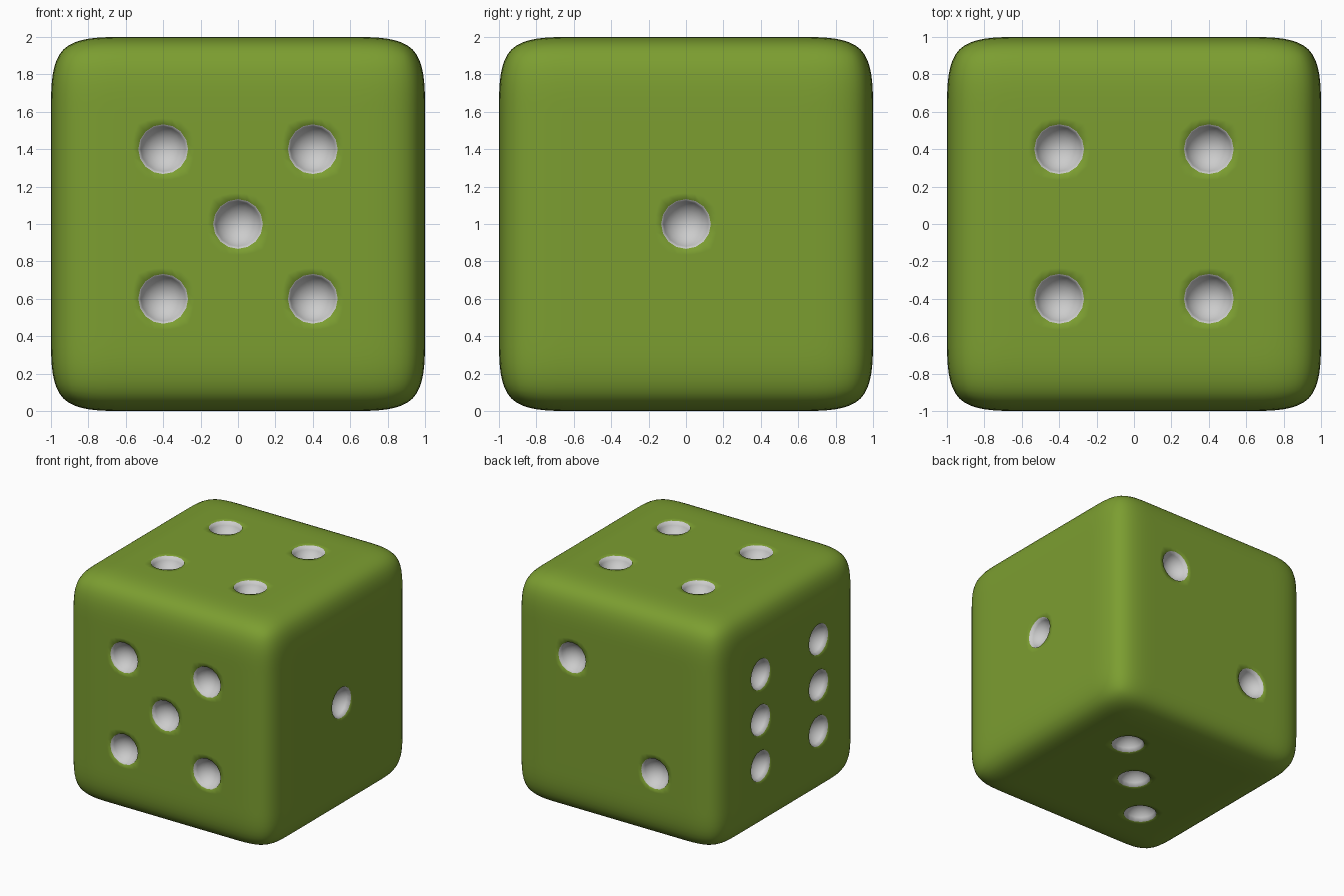
import bpy, bmesh
from math import pi, sin, cos, copysign, acos
from mathutils import Vector

if "Cube" in bpy.data.objects:
    bpy.data.objects.remove(bpy.data.objects["Cube"])

PIP_R, PIP_D = 0.133, 0.105      # pip radius and depth
P = 0.4                          # pip spacing

# Rounded cube: 5x5 cage per side, smoothed by subdivision
mesh = bpy.data.meshes.new("die")
bm = bmesh.new()
bmesh.ops.create_cube(bm, size=2)
bmesh.ops.subdivide_edges(bm, edges=bm.edges[:], cuts=4, use_grid_fill=True)
bm.to_mesh(mesh)
bm.free()
die = bpy.data.objects.new("die", mesh)
bpy.context.collection.objects.link(die)
bpy.context.view_layer.objects.active = die
die.select_set(True)
sub = die.modifiers.new("round", 'SUBSURF')
sub.levels = sub.render_levels = 3
bpy.ops.object.modifier_apply(modifier=sub.name)

# Materials: green body, light grey pips
for name, col in (("green", (0.2, 0.34, 0.03, 1)), ("pip_grey", (0.8, 0.8, 0.8, 1))):
    m = bpy.data.materials.new(name)
    m.diffuse_color = col
    m.use_nodes = True
    m.node_tree.nodes["Principled BSDF"].inputs["Base Color"].default_value = m.diffuse_color
    mesh.materials.append(m)

bm = bmesh.new()
bm.from_mesh(mesh)


def square_angle(a, b):
    """Angle that spreads points of a square evenly round a circle."""
    if abs(a) >= abs(b):
        return pi / 4 * b / a + (0 if a > 0 else pi)
    return pi / 2 - pi / 4 * a / b + (0 if b > 0 else pi)


def add_pip(n, centre):
    k = max(range(3), key=lambda i: abs(n[i]))
    i, j = [a for a in range(3) if a != k]

    def local(co):
        d = co - centre
        return d[i], d[j], abs(d[k])

    def cheb(co):
        a, b, h = local(co)
        return max(abs(a), abs(b)) if h < 0.01 else 9

    def point(r, t, depth):
        q = centre - n * depth
        q[i] += r * cos(t)
        q[j] += r * sin(t)
        return q

    # open the face and bend the surrounding grid into a circle
    near = [(v, cheb(v.co)) for v in bm.verts if cheb(v.co) < 0.17]
    rim = [(square_angle(*local(v.co)[:2]), v) for v, c in near if 0.08 < c < 0.12]
    outer = [v for v, c in near if c > 0.13]
    inner = [f for f in bm.faces if cheb(f.calc_center_median()) < 0.1]
    bmesh.ops.delete(bm, geom=inner, context='FACES')
    for v in outer:
        t = square_angle(*local(v.co)[:2])
        v.co = v.co.lerp(point(0.175, t, 0), 0.6)
    rim.sort(key=lambda e: e[0])
    angles = [t for t, v in rim]
    ring = [v for t, v in rim]
    for t, v in rim:
        v.co = point(PIP_R, t, 0)

    # round bowl
    R = (PIP_R ** 2 + PIP_D ** 2) / (2 * PIP_D)
    full = acos((R - PIP_D) / R)
    N, steps = len(ring), 5
    for s in range(1, steps):
        a = full * (1 - s / steps)
        depth = PIP_D - R * (1 - cos(a))
        new = [bm.verts.new(point(R * sin(a), t, depth)) for t in angles]
        for q in range(N):
            w = (q + 1) % N
            bm.faces.new((ring[q], ring[w], new[w], new[q])).material_index = 1
        ring = new
    tip = bm.verts.new(point(0, 0, PIP_D))
    for q in range(N):
        bm.faces.new((ring[q], ring[(q + 1) % N], tip)).material_index = 1


# Pip layouts, in the two remaining axes of each side
four = [(a, b) for a in (-P, P) for b in (-P, P)]
sides = [
    ((0, -1, 0), four + [(0, 0)]),                           # front: five
    ((1, 0, 0), [(0, 0)]),                                   # right: one
    ((0, 0, 1), four),                                       # top: four
    ((0, 1, 0), [(P, P), (-P, -P)]),                         # back: two
    ((-1, 0, 0), four + [(-P, 0), (P, 0)]),                  # left: six
    ((0, 0, -1), [(P, P), (0, 0), (-P, -P)]),                # bottom: three
]
for n, pips in sides:
    n = Vector(n)
    k = max(range(3), key=lambda i: abs(n[i]))
    i, j = [a for a in range(3) if a != k]
    for a, b in pips:
        c = n.copy()
        c[i], c[j] = a, b
        add_pip(n, c)

bmesh.ops.recalc_face_normals(bm, faces=bm.faces[:])
bmesh.ops.translate(bm, verts=bm.verts[:], vec=(0, 0, 1))
for f in bm.faces:
    f.smooth = True
bm.to_mesh(mesh)
bm.free()
mesh.update()
